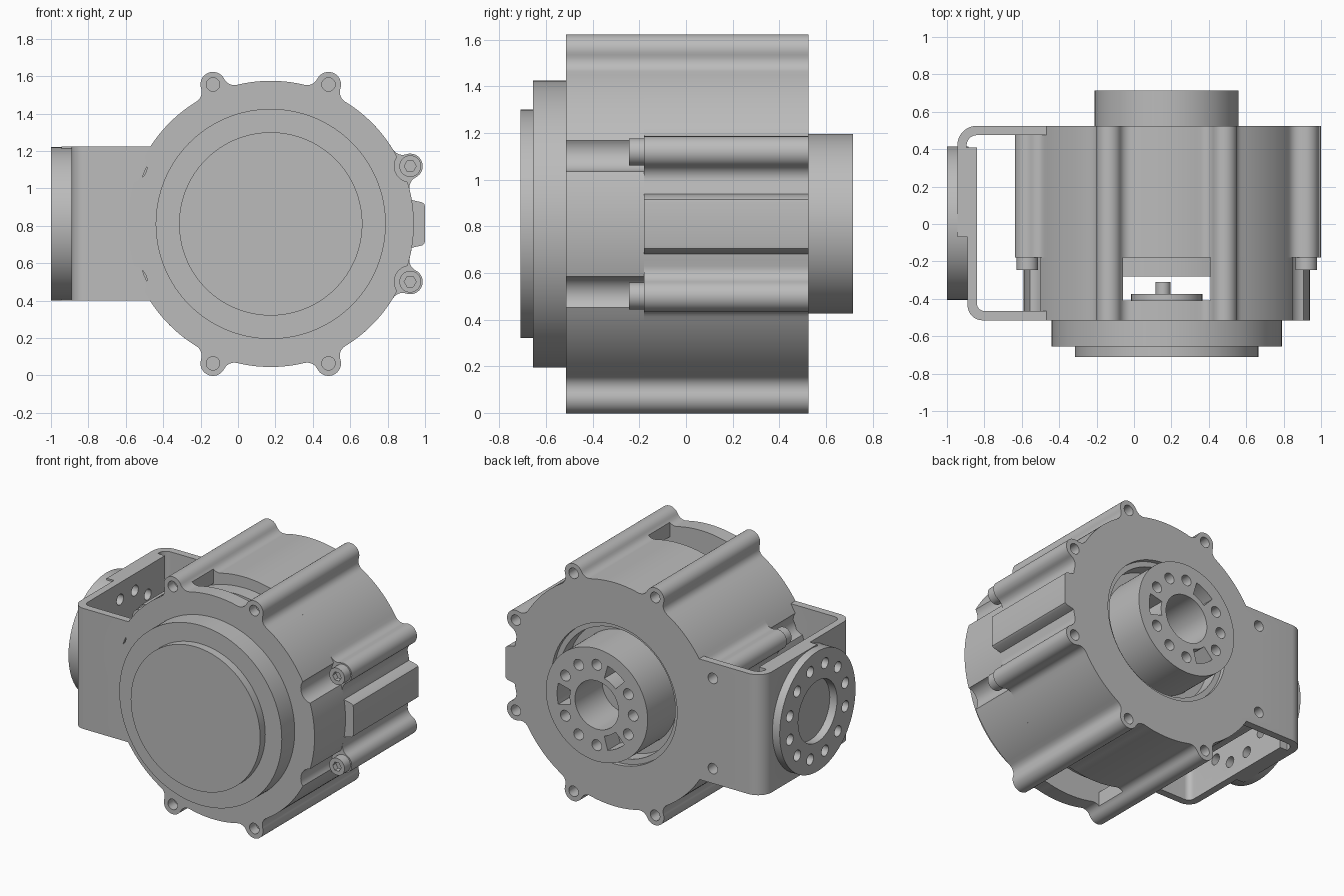
import bpy, bmesh, math
from math import sin, cos, pi, radians
from mathutils import Vector

old = bpy.data.objects.get("Cube")
if old:
    bpy.data.objects.remove(old, do_unlink=True)

metal = bpy.data.materials.new("light grey metal")
metal.use_nodes = True
GREY = (0.5, 0.5, 0.5, 1)
metal.diffuse_color = GREY
metal.node_tree.nodes["Principled BSDF"].inputs["Base Color"].default_value = GREY

CX, CZ = 0.175, 0.81          # motor axis
R, BOSS_R, BOSS_D = 0.765, 0.067, 0.807
FRONT, SPLIT, BACK = -0.515, -0.18, 0.525
AXES = {"x": lambda a, b, t: (t, a, b),
        "y": lambda a, b, t: (a, t, b),
        "z": lambda a, b, t: (a, b, t)}


def prism(name, pts, t0, t1, axis="y"):
    """Extrude a flat outline along an axis."""
    bm = bmesh.new()
    place = AXES[axis]
    base = [bm.verts.new(place(a, b, t0)) for a, b in pts]
    face = bm.faces.new(base)
    ext = bmesh.ops.extrude_face_region(bm, geom=[face])
    shift = Vector(place(0, 0, t1 - t0))
    bmesh.ops.translate(bm, vec=shift, verts=[v for v in ext["geom"] if isinstance(v, bmesh.types.BMVert)])
    bmesh.ops.recalc_face_normals(bm, faces=bm.faces)
    mesh = bpy.data.meshes.new(name)
    bm.to_mesh(mesh)
    bm.free()
    mesh.materials.append(metal)
    ob = bpy.data.objects.new(name, mesh)
    bpy.context.collection.objects.link(ob)
    return ob


def arc(c, r, a0, a1, n):
    return [(c[0] + r * cos(a0 + (a1 - a0) * i / n),
             c[1] + r * sin(a0 + (a1 - a0) * i / n)) for i in range(n + 1)]


def cyl(name, c, r, t0, t1, axis="y", n=64):
    return prism(name, arc(c, r, 0, 2 * pi, n)[:-1], t0, t1, axis)


def cut(ob, cutters):
    """Subtract the cutters from an object, then discard them."""
    bpy.context.view_layer.objects.active = ob
    for c in cutters:
        c.hide_render = True
        m = ob.modifiers.new("cut", "BOOLEAN")
        m.operation, m.solver, m.object = "DIFFERENCE", "EXACT", c
        bpy.ops.object.modifier_apply(modifier=m.name)
        bpy.data.objects.remove(c, do_unlink=True)


def polar(r, a, c=(CX, CZ)):
    return (c[0] + r * cos(a), c[1] + r * sin(a))


def housing_outline(scalloped):
    """Circle with filleted screw bosses; side bosses may become scallops."""
    f = 0.06
    half = math.acos((BOSS_D**2 + (R + f)**2 - (BOSS_R + f)**2) / (2 * BOSS_D * (R + f)))
    s = 0.085
    notch = math.acos((BOSS_D**2 + R**2 - s**2) / (2 * BOSS_D * R))
    pts = []
    for k in range(8):
        a = radians(22.5 + 45 * k)
        boss = polar(BOSS_D, a)
        side = k in (0, 3, 4, 7)
        w = notch if (side and scalloped) else half
        if side and scalloped:
            p = polar(R, a - w)
            t = math.atan2(p[1] - boss[1], p[0] - boss[0]) - a
            t %= 2 * pi                      # start direction, between pi and 2 pi
            pts += arc(boss, s, a + t, a + 2 * pi - t, 14)
        else:
            fc = polar(R + f, a - w)
            t = math.atan2(fc[1] - boss[1], fc[0] - boss[0]) - a
            t = (t + pi) % (2 * pi) - pi     # negative angle to the fillet centre
            start, end = a - w + pi, a + t + pi
            end = start + (end - start + pi) % (2 * pi) - pi
            pts += arc(fc, f, start, end, 6)
            pts += arc(boss, BOSS_R, a + t, a - t, 16)[1:-1]
            fc = polar(R + f, a + w)
            start, end = a - t + pi, a + w + pi
            end = start + (end - start + pi) % (2 * pi) - pi
            pts += arc(fc, f, start, end, 6)
        nxt = (k + 1) % 8
        w2 = notch if (nxt in (0, 3, 4, 7) and scalloped) else half
        pts += arc((CX, CZ), R, a + w, a + pi / 4 - w2, 14)[1:-1]
    return pts


def boss_points(ids):
    return [polar(BOSS_D, radians(22.5 + 45 * k)) for k in ids]


def screw_holes(ids, t0, t1):
    return [cyl("hole_cutter", p, 0.036, t0, t1, n=20) for p in boss_points(ids)]


# front housing: hollow shell with open windows at top and bottom
front = prism("front_housing", housing_outline(True), FRONT, SPLIT)
cut(front, [cyl("bore_cutter", (CX, CZ), 0.70, -0.41, SPLIT + 0.1),
            prism("window_cutter", [(CX - 0.235, -0.1), (CX + 0.235, -0.1),
                                    (CX + 0.235, 1.8), (CX - 0.235, 1.8)], -0.41, SPLIT + 0.1)]
    + screw_holes((1, 2, 5, 6), FRONT - 0.1, FRONT + 0.07))

# rear housing with bearing recess
rear = prism("rear_housing", housing_outline(False), SPLIT, BACK)
cut(rear, [cyl("recess_cutter", (CX, CZ), 0.475, BACK - 0.03, BACK + 0.1, n=96),
           cyl("recess_cutter", (CX, CZ), 0.44, BACK - 0.13, BACK + 0.1, n=96)]
    + screw_holes(range(8), BACK - 0.08, BACK + 0.1))

# front covers and inner parts
cyl("front_cover", (CX, CZ), 0.615, -0.655, FRONT, n=128)
cyl("front_cap", (CX, CZ), 0.49, -0.71, -0.655, n=128)
cyl("stator_core", (CX, CZ), 0.69, -0.28, SPLIT, n=96)
cyl("sensor_board", (CX, CZ), 0.19, -0.41, -0.375)
cyl("sensor_post", (CX - 0.02, CZ), 0.04, -0.375, -0.31, n=24)

# output hub with ring of holes and three slots
hub = cyl("output_hub", (CX, CZ), 0.385, 0.36, 0.715, n=128)
cutters = [cyl("bore_cutter", (CX, CZ), 0.165, 0.42, 0.8)]
for i in range(12):
    a = radians(30 * i)
    if i % 4 == 0:
        w = radians(14)
        outline = arc((CX, CZ), 0.30, a - w, a + w, 8) + arc((CX, CZ), 0.205, a + w, a - w, 8)
        cutters.append(prism("slot_cutter", outline, 0.58, 0.8))
    else:
        cutters.append(cyl("hole_cutter", polar(0.275, a), 0.037, 0.58, 0.8, n=20))
cut(hub, cutters)

# side key rib
half_key = [(0.90, 0.14), (0.94, 0.125), (0.985, 0.115), (0.997, 0.105), (1.0, 0.09)]
prism("side_rib", [(x, CZ - h) for x, h in half_key]
      + [(x, CZ + h) for x, h in reversed(half_key)], SPLIT, BACK)

# socket bolts at the side bosses
for i, p in enumerate(boss_points((0, 3, 4, 7))):
    bolt = cyl(f"side_bolt_{i + 1}", p, 0.058, -0.245, SPLIT, n=32)
    cut(bolt, [cyl("hex_cutter", p, 0.032, -0.3, -0.21, n=6)])

# U-shaped side bracket
section = ([(-0.40, FRONT)] + arc((-0.81, FRONT + 0.08), 0.08, 1.5 * pi, pi, 8)
           + [(-0.89, -0.07), (-0.945, -0.07)]
           + arc((-0.84, BACK - 0.105), 0.105, pi, 0.5 * pi, 10) + [(-0.40, BACK)]
           + [(-0.40, 0.475)] + arc((-0.84, 0.42), 0.055, 0.5 * pi, pi, 8)
           + [(-0.895, 0.41), (-0.84, 0.41)]
           + arc((-0.80, -0.425), 0.04, pi, 1.5 * pi, 6) + [(-0.40, -0.465)])
bracket = prism("side_bracket", section, 0.40, 1.225, "z")
flange = cyl("mounting_disc", (0.005, CZ), 0.41, -1.0, -0.885, "x", 128)


def flange_holes():
    return [cyl("hole_cutter", polar(0.31, radians(15 + 30 * i), (0.005, CZ)),
                0.037, -1.1, -0.7, "x", 20) for i in range(12)]


cut(bracket, [cyl("body_cutter", (CX, CZ), 0.73, -1, 1, n=96)]
    + flange_holes() + screw_holes((3, 4), BACK - 0.08, BACK + 0.1))
cut(flange, [cyl("centre_cutter", (0.005, CZ), 0.21, -1.1, -0.945, "x")] + flange_holes())

# smooth round walls, keep sharp rims
bpy.ops.object.select_all(action="DESELECT")
for ob in bpy.context.scene.objects:
    if ob.type == "MESH" and metal.name in ob.data.materials:
        ob.select_set(True)
        bpy.context.view_layer.objects.active = ob
bpy.ops.object.shade_smooth_by_angle(angle=radians(30))
